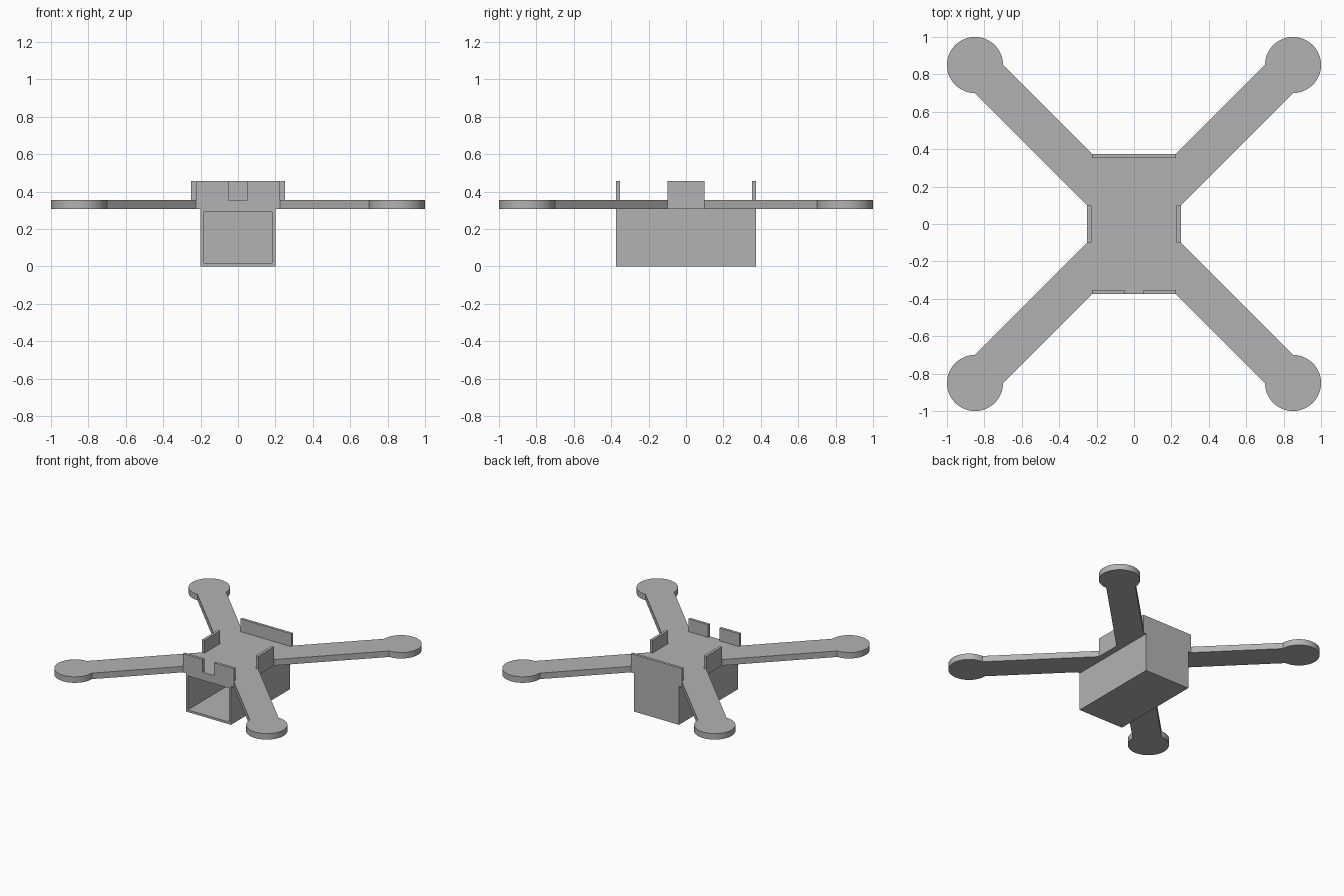
import bpy, bmesh, math

cube = bpy.data.objects.get("Cube")
if cube:
    bpy.data.objects.remove(cube, do_unlink=True)

grey = bpy.data.materials.new("plain grey")
grey.use_nodes = True
COLOUR = (0.45, 0.45, 0.45, 1)
grey.diffuse_color = COLOUR
grey.node_tree.nodes["Principled BSDF"].inputs["Base Color"].default_value = COLOUR

PLATE_LOW, PLATE_TOP, TAB_TOP = 0.307, 0.355, 0.457
HALF_Y, WALL = 0.375, 0.022


def finish(name, bm):
    bmesh.ops.recalc_face_normals(bm, faces=bm.faces)
    mesh = bpy.data.meshes.new(name)
    bm.to_mesh(mesh)
    bm.free()
    obj = bpy.data.objects.new(name, mesh)
    mesh.materials.append(grey)
    bpy.context.collection.objects.link(obj)
    return obj


def box(name, low, high):
    bm = bmesh.new()
    bmesh.ops.create_cube(bm, size=1)
    for v in bm.verts:
        v.co = [(a + b) / 2 + c * (b - a) for a, b, c in zip(low, high, v.co)]
    return finish(name, bm)


# One quarter of the frame outline: arm edge, round motor pad, arm edge
quarter = [(0.25, 0.1)]
for i in range(49):
    a = math.radians(-90 + 270 * i / 48)
    quarter.append((0.85 + 0.15 * math.cos(a), 0.85 + 0.15 * math.sin(a)))
quarter.append((0.225, HALF_Y))

# Mirror the quarter round all four corners, keeping the order
outline = []
for sx, sy in ((1, 1), (-1, 1), (-1, -1), (1, -1)):
    part = [(x * sx, y * sy) for x, y in quarter]
    outline += part if sx * sy > 0 else part[::-1]

# Flat cross-shaped frame
bm = bmesh.new()
face = bm.faces.new([bm.verts.new((x, y, PLATE_LOW)) for x, y in outline])
top = bmesh.ops.extrude_face_region(bm, geom=[face])["geom"]
bmesh.ops.translate(bm, vec=(0, 0, PLATE_TOP - PLATE_LOW),
                    verts=[g for g in top if isinstance(g, bmesh.types.BMVert)])
frame = finish("cross_frame", bm)
for poly in frame.data.polygons:
    poly.use_smooth = abs(poly.normal.z) < 0.5
bpy.context.view_layer.objects.active = frame
frame.select_set(True)
bpy.ops.object.shade_smooth_by_angle(angle=math.radians(30))

# Battery box, hollowed from its open front
bm = bmesh.new()
bmesh.ops.create_cube(bm, size=1)
for v in bm.verts:
    v.co = (v.co.x * 0.4, v.co.y * 2 * HALF_Y, (v.co.z + 0.5) * PLATE_LOW)
front = min(bm.faces, key=lambda f: f.calc_center_median().y)
bmesh.ops.inset_region(bm, faces=[front], thickness=WALL + 0.003)
inner = bmesh.ops.extrude_face_region(bm, geom=[front])["geom"]
bmesh.ops.translate(bm, vec=(0, 2 * HALF_Y - WALL, 0),
                    verts=[g for g in inner if isinstance(g, bmesh.types.BMVert)])
bmesh.ops.delete(bm, geom=[front], context="FACES_ONLY")
finish("battery_box", bm)

# Upright tabs round the deck
box("back_tab", (-0.225, HALF_Y - WALL, PLATE_TOP), (0.225, HALF_Y, TAB_TOP))
for side, s in (("left", 1), ("right", -1)):
    xs = sorted((0.05 * s, 0.225 * s))
    box(side + "_front_tab", (xs[0], -HALF_Y, PLATE_TOP),
        (xs[1], WALL - HALF_Y, TAB_TOP))
    xs = sorted((0.25 * s, (0.25 - WALL) * s))
    box(side + "_side_tab", (xs[0], -0.1, PLATE_TOP), (xs[1], 0.1, TAB_TOP))
